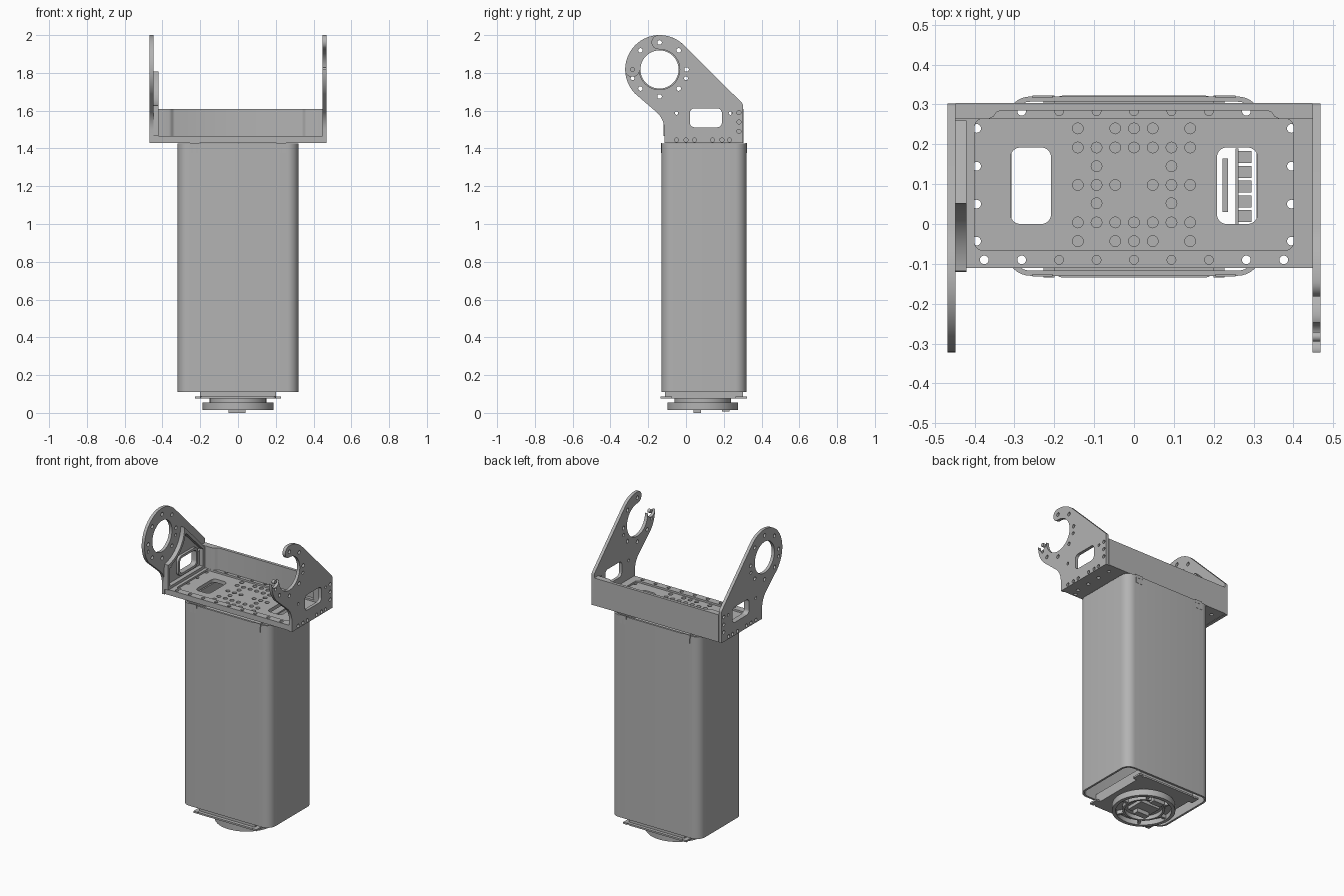
import bpy, bmesh
from math import sin, cos, radians, hypot
from mathutils import Matrix, Vector

if "Cube" in bpy.data.objects:
    bpy.data.objects.remove(bpy.data.objects["Cube"])

grey = bpy.data.materials.new("plain grey")
grey.use_nodes = True
grey.diffuse_color = (0.45, 0.45, 0.45, 1)
grey.node_tree.nodes["Principled BSDF"].inputs["Base Color"].default_value = (0.45, 0.45, 0.45, 1)
parts = []


# ---- outline helpers (2D) ----
def arc(cx, cy, r, a0, a1, n=12):
    return [(cx + r * cos(radians(a0 + (a1 - a0) * i / n)),
             cy + r * sin(radians(a0 + (a1 - a0) * i / n))) for i in range(n + 1)]


def circle(cx, cy, r, n=16):
    return arc(cx, cy, r, 0, 360, n)[:-1]


def rect(x0, x1, y0, y1, r=0):
    if r == 0:
        return [(x0, y0), (x1, y0), (x1, y1), (x0, y1)]
    return (arc(x1 - r, y0 + r, r, -90, 0, 8) + arc(x1 - r, y1 - r, r, 0, 90, 8)
            + arc(x0 + r, y1 - r, r, 90, 180, 8) + arc(x0 + r, y0 + r, r, 180, 270, 8))


AXES = {"z": Matrix.Identity(4),
        "x": Matrix(((0, 0, 1, 0), (1, 0, 0, 0), (0, 1, 0, 0), (0, 0, 0, 1)))}


def slab(name, outlines, lo, hi, axis="z"):
    """Extrude an outline with holes between lo and hi along an axis."""
    cu = bpy.data.curves.new(name, "CURVE")
    cu.dimensions = "2D"
    cu.fill_mode = "BOTH"
    cu.extrude = (hi - lo) / 2
    for pts in outlines:
        sp = cu.splines.new("POLY")
        sp.points.add(len(pts) - 1)
        for p, (a, b) in zip(sp.points, pts):
            p.co = (a, b, 0, 1)
        sp.use_cyclic_u = True
    tmp = bpy.data.objects.new(name + "_curve", cu)
    bpy.context.scene.collection.objects.link(tmp)
    bpy.context.view_layer.update()
    me = bpy.data.meshes.new_from_object(tmp.evaluated_get(bpy.context.evaluated_depsgraph_get()))
    bpy.data.objects.remove(tmp)
    bpy.data.curves.remove(cu)
    me.name = name
    bm = bmesh.new()
    bm.from_mesh(me)
    bmesh.ops.remove_doubles(bm, verts=bm.verts, dist=1e-5)
    bm.transform(AXES[axis] @ Matrix.Translation((0, 0, (lo + hi) / 2)))
    bmesh.ops.recalc_face_normals(bm, faces=bm.faces)
    bm.to_mesh(me)
    bm.free()
    me.materials.clear()
    me.materials.append(grey)
    ob = bpy.data.objects.new(name, me)
    bpy.context.scene.collection.objects.link(ob)
    parts.append(ob)
    return ob


def box(name, x0, x1, y0, y1, z0, z1):
    return slab(name, [rect(x0, x1, y0, y1)], z0, z1)


# ---- hollow column ----
slab("column_shell", [rect(-.32, .32, -.13, .32, .06), rect(-.307, .307, -.117, .307, .047)], .11, 1.425)
box("column_cap", -.2, .2, -.117, .307, 1.38, 1.39)
for sx in (-1, 1):
    for y in (-.132, .316):
        for x in (.216, .244):
            box("column_clip", sx * x - .008, sx * x + .008, y, y + .006, 1.375, 1.42)
        box("clip_bridge", sx * .23 - .025, sx * .23 + .025, y, y + .006, 1.41, 1.43)

# ---- circuit board inside the column ----
box("board", .255, .262, 0, .19, .3, 1.3)
box("board_rail", .222, .236, .03, .165, .3, 1.28)
for i in range(5):
    y = .005 + i * .037
    box("board_connector", .262, .295, y, y + .03, 1.15, 1.29)

# ---- base under the column ----
slab("base_plate", [rect(-.2, .2, -.134, .322, .02)], .075, .086)
for sx in (-1, 1):
    for y in (-.134, .262):
        box("base_tab", sx * .213 - .014, sx * .213 + .014, y, y + .06, .075, .086)
slab("base_frame", [rect(-.2, .2, -.112, .302), rect(-.18, .18, -.092, .282)], .086, .14)

# ---- round foot with rim, spokes and feet ----
C = (0, .088)
slab("foot_neck", [circle(*C, .15, 48)], .055, .075)
slab("foot_disc", [circle(*C, .187, 64)], .046, .056)
slab("foot_rim", [circle(*C, .187, 64), circle(*C, .165, 64)], .015, .046)
slab("foot_inner_ring", [circle(*C, .125, 48), circle(*C, .112, 48)], .02, .046)
for a in range(0, 360, 60):
    spoke = box("foot_spoke", .12, .17, -.008, .008, .022, .046)
    spoke.data.transform(Matrix.Translation((*C, 0)) @ Matrix.Rotation(radians(a), 4, "Z"))
box("foot_block", -.05, .04, .04, .08, 0, .046)
box("foot_block_back", -.04, .04, .19, .23, .008, .046)
box("foot_hub", -.07, .07, .03, .15, .025, .046)

# ---- tray floor ----
P = .047
grid = {.24: (-3, -1, 0, 1, 3), .192: range(-3, 4), .145: (-2, 2), .098: (-3, -2, -1, 1, 2, 3),
        .052: (-2, 2), .004: range(-3, 4), -.043: (-3, -1, 0, 1, 3)}
floor_holes = [circle(i * P, y, .0135) for y, row in grid.items() for i in row]
floor_holes += [circle(sx * .395, y, .011) for sx in (-1, 1) for y in (.24, .145, .05, -.043)]
front_holes = [circle(i * 2 * P, -.09, .011) for i in range(-4, 5)]
back_holes = [circle(i * 2 * P, .283, .011) for i in range(-3, 4)]
windows = [rect(min(a, b), max(a, b), 0, .192, .025) for a, b in ((-.31, -.208), (.208, .31))]
tray = rect(-.448, .448, -.11, .304)
slab("tray_floor", [tray] + floor_holes + front_holes + back_holes + windows, 1.43, 1.453)
slab("tray_rim", [tray, rect(-.4, .4, -.066, .264, .02)] + front_holes + back_holes, 1.453, 1.465)

# ---- tray back wall, thicker at both ends ----
half = [(.448, .304), (.448, .264), (.365, .264), (.352, .27), (.346, .28), (.335, .285)]
slab("back_wall", [half + [(-x, y) for x, y in reversed(half)]], 1.465, 1.608)

# ---- side arms (outline in y, z) ----
A = (-.14, 1.818)
R = .182
foot_line = [(-.114, 1.428), (.302, 1.428)] + arc(.277, 1.625, .025, 0, 45, 5)
neck_line = arc(-.244, 1.497, .13, 45, 0, 10)
arm_holes = [circle(y, 1.445, .011) for y in (-.05, 0, .045, .14, .19, .23)]
arm_holes += [circle(.28, z, .011) for z in (1.49, 1.54, 1.59)]
arm_holes += [circle(.235, 1.587, .009), circle(-.05, 1.587, .009), circle(0, 1.771, .01),
              circle(-.283, 1.771, .01), rect(.02, .19, 1.512, 1.612, .025)]


def ring_holes(angles):
    return [circle(A[0] + .143 * cos(radians(a)), A[1] + .143 * sin(radians(a)), .012) for a in angles]


ring_arm = foot_line + arc(*A, R, 45, 225, 40) + neck_line
slab("right_arm", [ring_arm, circle(*A, .101, 48)] + arm_holes + ring_holes(range(0, 360, 45)),
     -.468, -.448, "x")

# open hook: outer arc, rounded tip, inner arc, rounded tip, outer arc
B = .107
mid, cap = (R + B) / 2, (R - B) / 2
t0, t1 = 92, 180
tip0 = (A[0] + mid * cos(radians(t0)), A[1] + mid * sin(radians(t0)))
tip1 = (A[0] + mid * cos(radians(t1)), A[1] + mid * sin(radians(t1)))
hook_arm = (foot_line + arc(*A, R, 45, t0, 14)[:-1] + arc(*tip0, cap, t0, t0 + 180, 12)
            + arc(*A, B, t0, t1 - 360, 48)[1:-1]
            + arc(*tip1, cap, t1 - 180, t1 - 360, 12)
            + arc(*A, R, t1, 225, 12)[1:] + neck_line)
slab("left_arm", [hook_arm] + arm_holes + ring_holes((90, 45, 0, -45, -90, -135, -180)),
     .448, .468, "x")


# ---- raised frame on the inside of the ring arm ----
def frame_outline(d):
    """Stiffener outline shrunk inward by d."""
    r = .192 + d
    y0, z0, y1, s = -.12 + d, 1.465 + d, .26 - d, 1.862 - 1.414 * d
    pts = [p for p in arc(*A, r, -100, 10, 60) if p[0] >= y0 and p[0] + p[1] <= s]
    return [(y0, z0), (y1, z0), (y1, s - y1)] + pts[::-1]


window = rect(.02, .19, 1.512, 1.612, .025)
slab("arm_frame", [frame_outline(0), frame_outline(.018)], -.448, -.42, "x")
slab("window_frame", [rect(.005, .205, 1.497, 1.627, .035), window], -.448, -.432, "x")

# ---- shading ----
bpy.ops.object.select_all(action="DESELECT")
for ob in parts:
    ob.select_set(True)
bpy.context.view_layer.objects.active = parts[0]
bpy.ops.object.shade_smooth_by_angle(angle=radians(35))
